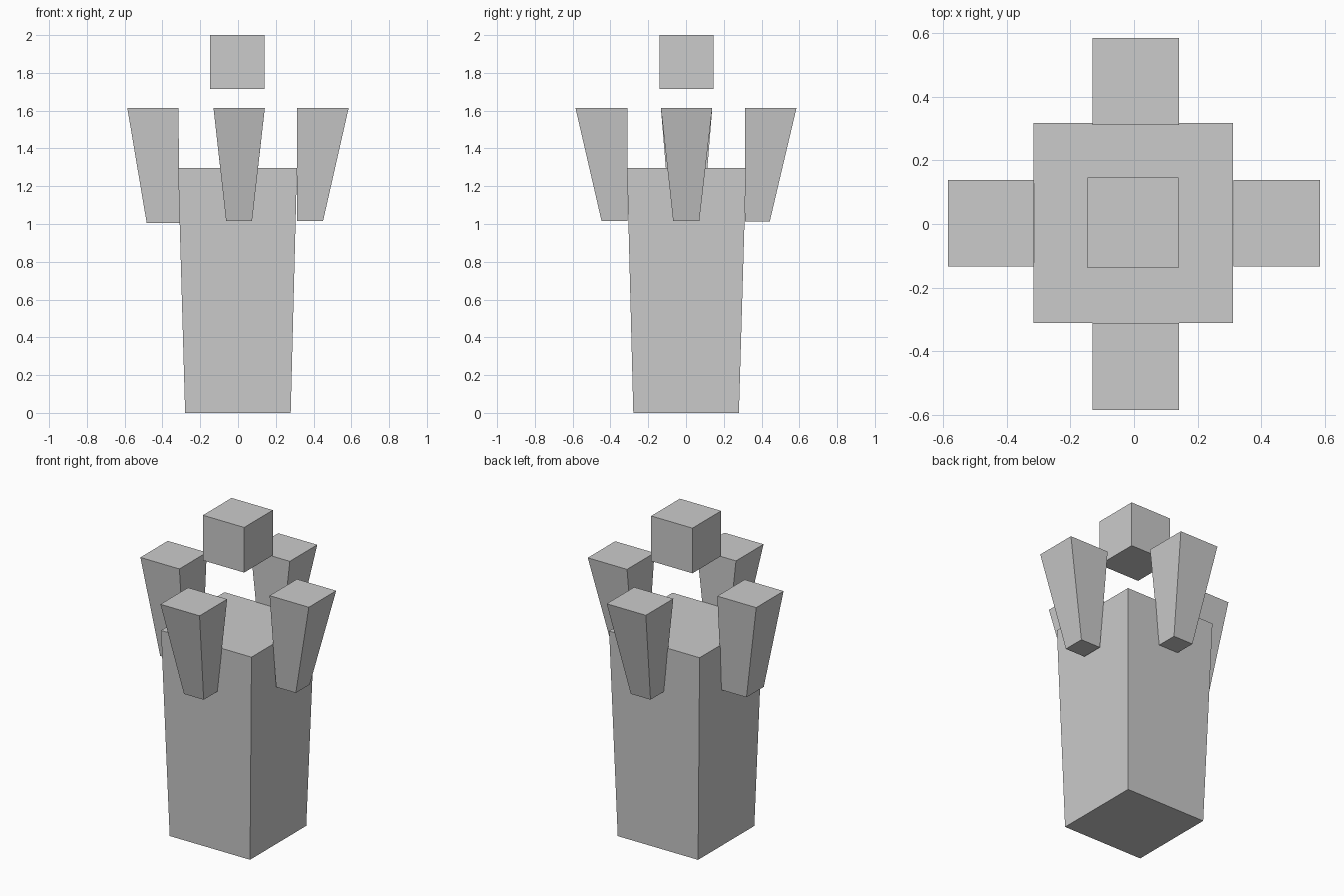
import bpy


def tapered_box(name, bottom, top):
    """Box between two rectangles, each given as (x0, x1, y0, y1, z)."""
    verts = []
    for x0, x1, y0, y1, z in (bottom, top):
        verts += [(x0, y0, z), (x1, y0, z), (x1, y1, z), (x0, y1, z)]
    faces = [(3, 2, 1, 0), (4, 5, 6, 7)]
    faces += [(i, (i + 1) % 4, (i + 1) % 4 + 4, i + 4) for i in range(4)]
    mesh = bpy.data.meshes.new(name)
    mesh.from_pydata(verts, [], faces)
    obj = bpy.data.objects.new(name, mesh)
    bpy.context.collection.objects.link(obj)
    return obj


# Main column, slightly wider at the top
tapered_box("column",
            (-0.28, 0.279, -0.279, 0.28, 0.0),
            (-0.317, 0.312, -0.312, 0.318, 1.296))

# Floating cube above the column
tapered_box("floating_cube",
            (-0.147, 0.14, -0.139, 0.146, 1.716),
            (-0.147, 0.14, -0.139, 0.146, 2.0))

# Four flared prongs with upright inner faces
TOP = 1.615
tapered_box("right_prong",
            (0.313, 0.45, -0.068, 0.07, 1.015),
            (0.313, 0.586, -0.133, 0.139, TOP))
tapered_box("left_prong",
            (-0.483, -0.31, -0.083, 0.089, 1.004),
            (-0.586, -0.315, -0.133, 0.139, TOP))
tapered_box("front_prong",
            (-0.063, 0.074, -0.447, -0.311, 1.016),
            (-0.13, 0.142, -0.585, -0.311, TOP))
tapered_box("back_prong",
            (-0.063, 0.074, 0.312, 0.443, 1.012),
            (-0.13, 0.142, 0.312, 0.585, TOP))
